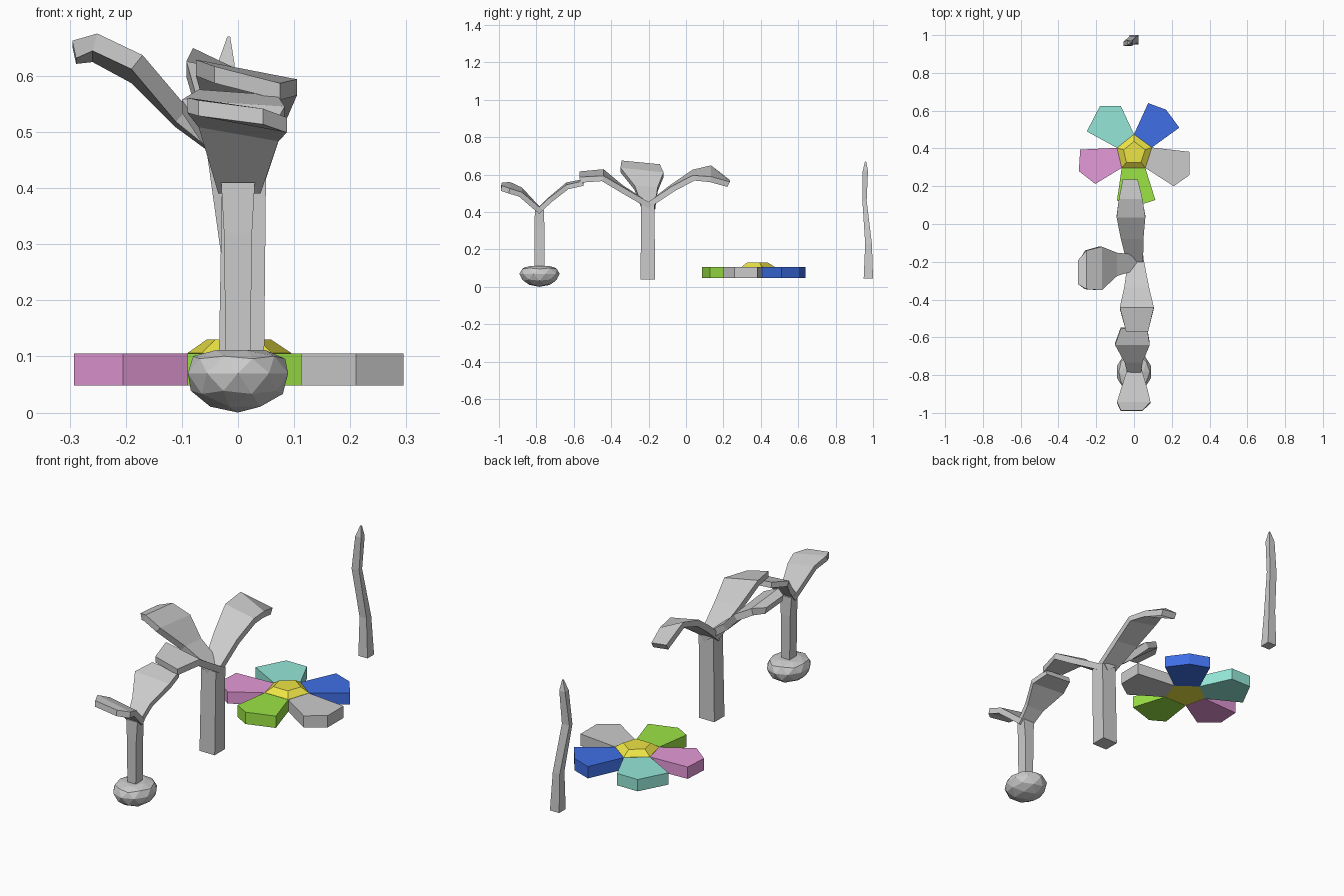
import bpy, bmesh
from mathutils import Vector


def finish(name, bm, color=None):
    bmesh.ops.recalc_face_normals(bm, faces=bm.faces)
    me = bpy.data.meshes.new(name)
    bm.to_mesh(me)
    bm.free()
    ob = bpy.data.objects.new(name, me)
    bpy.context.collection.objects.link(ob)
    if color:
        mat = bpy.data.materials.new(name + "_color")
        mat.diffuse_color = (*color, 1)
        me.materials.append(mat)
    return ob


def loft(name, rings, color=None):
    """Skin a list of equal-length point loops and cap both ends."""
    bm = bmesh.new()
    vs = [[bm.verts.new(p) for p in ring] for ring in rings]
    n = len(vs[0])
    for a, b in zip(vs, vs[1:]):
        for i in range(n):
            j = (i + 1) % n
            bm.faces.new((a[i], a[j], b[j], b[i]))
    bm.faces.new(vs[0][::-1])
    bm.faces.new(vs[-1])
    return finish(name, bm, color)


def rect(x0, x1, y0, y1, z):
    return [(x0, y0, z), (x1, y0, z), (x1, y1, z), (x0, y1, z)]


def leaf(name, axis, sections, th=0.03):
    """Sections: distance along axis, mid height, low side, high side, tilt."""
    rings = []
    for i, (s, z, lo, hi, tilt) in enumerate(sections):
        a = sections[max(i - 1, 0)]
        b = sections[min(i + 1, len(sections) - 1)]
        d = Vector((b[0] - a[0], b[1] - a[1])).normalized()
        n = Vector((-d.y, d.x)) * th / 2
        if n.y < 0:
            n = -n
        ring = []
        for lat, sg, dz in ((lo, 1, tilt), (hi, 1, -tilt), (hi, -1, -tilt), (lo, -1, tilt)):
            u, h = s + sg * n.x, z + sg * n.y + dz / 2
            ring.append((lat, u, h) if axis == 'y' else (u, lat, h))
        rings.append(ring)
    return loft(name, rings)


# Bulb plant: faceted bulb with flattened top
bm = bmesh.new()
bmesh.ops.create_icosphere(bm, subdivisions=2, radius=1)
for v in bm.verts:
    z = v.co.z
    v.co = (v.co.x * 0.094, v.co.y * 0.108 - 0.783,
            0.07 + (z * 0.07 if z < 0 else min(z * 0.058, 0.041)))
finish("bulb", bm)
loft("bulb_stem", [rect(-0.022, 0.022, -0.81, -0.757, 0.10),
                   rect(-0.025, 0.025, -0.81, -0.757, 0.32),
                   rect(-0.03, 0.03, -0.808, -0.76, 0.41)])
leaf("bulb_front_leaf", 'y', [(-0.775, 0.40, -0.035, 0.04, 0),
                              (-0.885, 0.507, -0.07, 0.072, 0.025),
                              (-0.945, 0.53, -0.09, 0.087, 0.035),
                              (-0.988, 0.535, -0.07, 0.045, 0.015)], 0.028)
leaf("bulb_back_leaf", 'y', [(-0.795, 0.40, -0.03, 0.035, 0),
                             (-0.725, 0.467, -0.05, 0.045, 0.005),
                             (-0.635, 0.54, -0.1, 0.083, 0.012),
                             (-0.55, 0.558, -0.07, 0.07, 0.01)], 0.026)

# Tall plant: square stem with three arching leaves
loft("tall_stem", [rect(-0.035, 0.046, -0.243, -0.166, 0.04),
                   rect(-0.028, 0.05, -0.24, -0.168, 0.44)])
leaf("tall_front_leaf", 'y', [(-0.19, 0.43, -0.03, 0.05, 0),
                              (-0.345, 0.525, -0.052, 0.08, 0.01),
                              (-0.445, 0.597, -0.075, 0.105, 0.035),
                              (-0.568, 0.587, -0.042, 0.075, 0.03)])
leaf("tall_side_leaf", 'x', [(0.03, 0.425, -0.236, -0.165, 0),
                             (-0.1, 0.525, -0.275, -0.152, 0.01),
                             (-0.18, 0.612, -0.35, -0.12, 0.025),
                             (-0.255, 0.65, -0.345, -0.14, 0.02),
                             (-0.292, 0.642, -0.32, -0.19, 0.01)], 0.032)
leaf("tall_back_leaf", 'y', [(-0.21, 0.43, -0.035, 0.048, 0),
                             (-0.07, 0.53, -0.07, 0.05, 0.012),
                             (0.04, 0.597, -0.092, 0.06, 0.03),
                             (0.13, 0.605, -0.08, 0.045, 0.06),
                             (0.228, 0.553, -0.06, 0.02, 0.01)])

# Flower: pentagonal centre and five petals, one per pentagon side
core = [(0, 0.475), (0.095, 0.405), (0.06, 0.297), (-0.065, 0.297), (-0.09, 0.403)]
loft("flower_center",
     [[(x, y, 0.049) for x, y in core], [(x, y, 0.106) for x, y in core],
      [(x * 0.62, 0.375 + (y - 0.375) * 0.62, 0.13) for x, y in core]],
     (0.85, 0.78, 0.06))
petals = {
    "blue": ((0.05, 0.16, 0.8), [(0.24, 0.51), (0.17, 0.605), (0.075, 0.64)]),
    "grey": (None, [(0.21, 0.2), (0.295, 0.26), (0.295, 0.382)]),
    "green": ((0.33, 0.77, 0.06), [(-0.09, 0.125), (-0.02, 0.085), (0.113, 0.127)]),
    "magenta": ((0.78, 0.32, 0.68), [(-0.285, 0.394), (-0.292, 0.28), (-0.205, 0.212)]),
    "teal": ((0.3, 0.8, 0.68), [(-0.07, 0.625), (-0.18, 0.625), (-0.25, 0.49)]),
}
for i, (name, (col, outer)) in enumerate(petals.items()):
    outline = [core[i], core[(i + 1) % 5]] + outer
    loft(name + "_petal", [[(x, y, z) for x, y in outline] for z in (0.048, 0.105)], col)

# Grass blade
loft("grass_blade", [rect(-0.024, 0.025, 0.95, 1.0, 0.045),
                     rect(-0.023, 0.014, 0.958, 0.994, 0.23),
                     rect(-0.055, -0.015, 0.943, 0.966, 0.46),
                     rect(-0.037, -0.006, 0.945, 0.973, 0.62),
                     rect(-0.019, -0.014, 0.957, 0.963, 0.67)])
